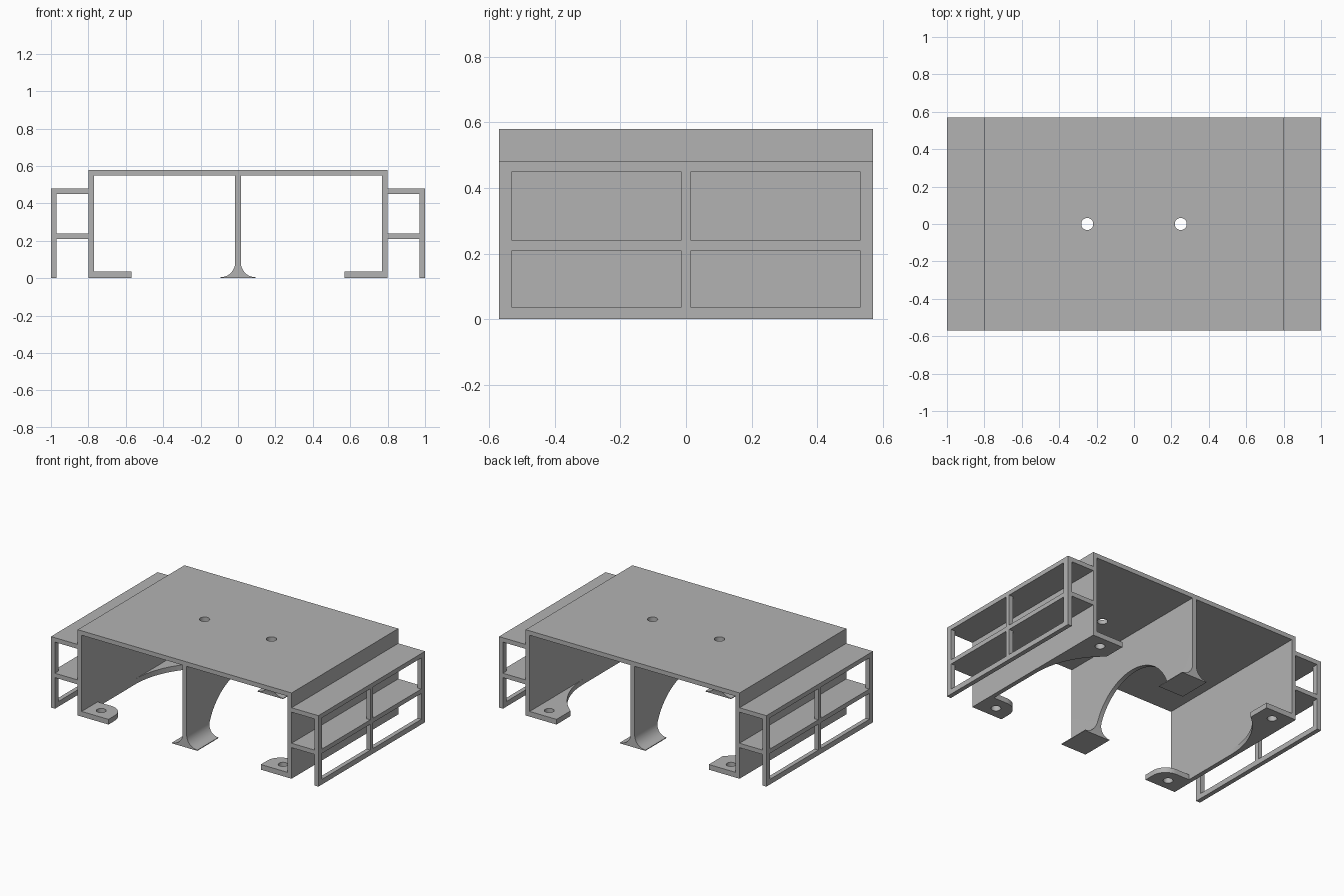
import bpy, bmesh
from math import sin, cos, pi, radians, sqrt
from mathutils import Vector

cube = bpy.data.objects.get("Cube")
if cube:
    bpy.data.objects.remove(cube, do_unlink=True)

# One plain grey plastic
grey = bpy.data.materials.new("plain grey")
grey.use_nodes = True
COLOUR = (0.45, 0.45, 0.45, 1)
grey.diffuse_color = COLOUR
grey.node_tree.nodes["Principled BSDF"].inputs["Base Color"].default_value = COLOUR

HALF, TOP, WALL = 0.57, 0.58, 0.03       # half depth, height, sheet thickness
INNER, OUTER, FOOT_H = 0.77, 0.80, 0.035


def arc(cx, cy, r, a0, a1, n=12):
    angles = [radians(a0 + (a1 - a0) * i / n) for i in range(n + 1)]
    return [(cx + r * cos(a), cy + r * sin(a)) for a in angles]


def prism(name, outline, axis, lo, hi):
    """Extrude a closed outline along x, y or z."""
    place = {"x": lambda p, d: (d, p[0], p[1]),
             "y": lambda p, d: (p[0], d, p[1]),
             "z": lambda p, d: (p[0], p[1], d)}[axis]
    bm = bmesh.new()
    face = bm.faces.new([bm.verts.new(place(p, lo)) for p in outline])
    ext = bmesh.ops.extrude_face_region(bm, geom=[face])["geom"]
    shift = Vector(place((0, 0), hi - lo))
    bmesh.ops.translate(bm, vec=shift, verts=[g for g in ext if isinstance(g, bmesh.types.BMVert)])
    bmesh.ops.recalc_face_normals(bm, faces=bm.faces)
    mesh = bpy.data.meshes.new(name)
    bm.to_mesh(mesh)
    bm.free()
    mesh.materials.append(grey)
    obj = bpy.data.objects.new(name, mesh)
    bpy.context.collection.objects.link(obj)
    return obj


def rect(u0, u1, v0, v1):
    return [(u0, v0), (u1, v0), (u1, v1), (u0, v1)]


def disc(cx, cy, r, n=32):
    return arc(cx, cy, r, 0, 360, n)[:-1]


def cut(obj, cutters):
    """Subtract the cutters, bake the result and remove them."""
    for c in cutters:
        mod = obj.modifiers.new("cut", "BOOLEAN")
        mod.operation, mod.solver, mod.object = "DIFFERENCE", "EXACT", c
        c.hide_render = True
    graph = bpy.context.evaluated_depsgraph_get()
    baked = bpy.data.meshes.new_from_object(obj.evaluated_get(graph))
    obj.modifiers.clear()
    obj.data = baked
    for c in cutters:
        bpy.data.objects.remove(c, do_unlink=True)
    return obj


parts = []

# Upside-down channel: top plate and two walls, with two screw holes
half = [(OUTER, TOP), (OUTER, 0), (INNER, 0), (INNER, TOP - WALL)]
channel = prism("channel", half + [(-x, z) for x, z in reversed(half)], "y", -HALF, HALF)
parts.append(cut(channel, [prism("hole", disc(x, 0, 0.032), "z", 0.5, 0.7) for x in (-0.25, 0.25)]))

# Centre rib with a flared base and an arch through its middle
flare = [(0.015, TOP - WALL)] + arc(0.095, 0.085, 0.08, 180, 270) + [(0.095, 0)]
rib = prism("centre_rib", flare + [(-x, z) for x, z in reversed(flare)], "y", -HALF, HALF)
parts.append(cut(rib, [prism("arch", disc(0, -0.05, 0.35, 64), "x", -0.3, 0.3)]))

# Back feet sweep along the wall in a hollow curve; front feet have a round corner
R = 0.54
end = 180 / pi * 0.893
back_outline = arc(INNER - R, 0, R, 0, 51, 24) + [(0.57, HALF), (INNER, HALF)]
front_outline = [(INNER, -HALF), (0.57, -HALF)] + arc(0.67, -0.50, 0.10, 180, 90) + [(INNER, -0.40)]

for side, s in (("left", 1), ("right", -1)):
    for end, outline, hy in (("back", back_outline, 0.49), ("front", front_outline, -0.49)):
        foot = prism(f"{end}_{side}_foot", [(s * x, y) for x, y in outline], "z", 0, FOOT_H)
        parts.append(cut(foot, [prism("hole", disc(s * 0.68, hy, 0.03), "z", -0.1, 0.1)]))

    # Two shelves beside the wall
    for level, z in (("lower", 0.21), ("upper", 0.45)):
        parts.append(prism(f"{level}_{side}_shelf", rect(s * OUTER, s * 0.97, z, z + WALL),
                           "y", -HALF, HALF))

    # Outer frame with four windows
    frame = prism(f"{side}_frame", rect(-HALF, HALF, 0, 0.48), "x", s * 0.97, s * 1.0)
    windows = [prism("window", rect(y, y + 0.515, z0, z1), "x", s * 0.9, s * 1.1)
               for y in (-0.53, 0.015) for z0, z1 in ((FOOT_H, 0.21), (0.24, 0.45))]
    parts.append(cut(frame, windows))

# Smooth the curved faces, keep the edges sharp
bpy.ops.object.select_all(action="DESELECT")
for p in parts:
    p.select_set(True)
bpy.context.view_layer.objects.active = parts[0]
bpy.ops.object.shade_smooth_by_angle(angle=radians(30))
